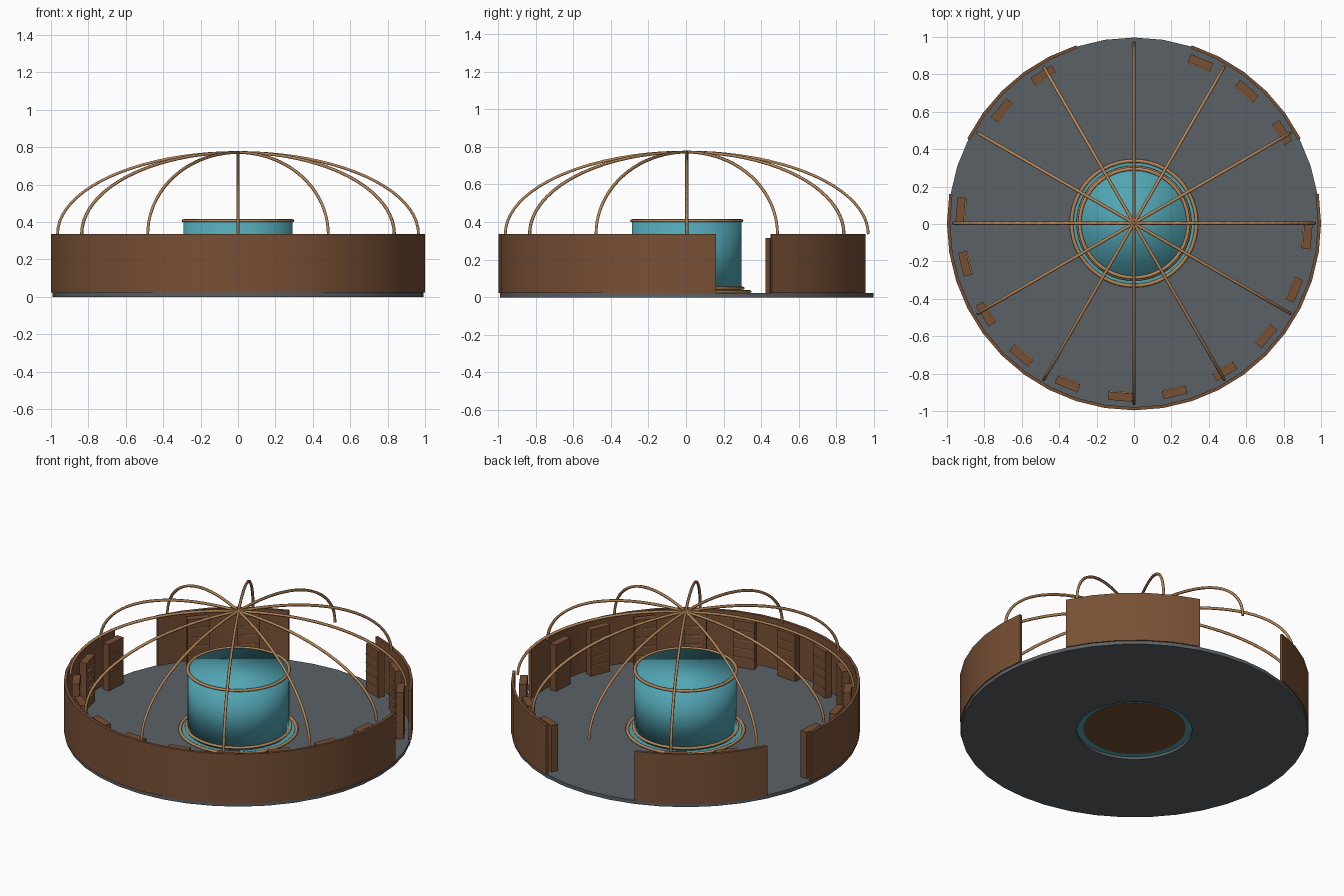
import bpy, bmesh, math
from mathutils import Matrix, Vector

cube = bpy.data.objects.get("Cube")
if cube:
    bpy.data.objects.remove(cube, do_unlink=True)

SHIFT = Vector((0, 0.004, 0))


def material(name, color):
    m = bpy.data.materials.new(name)
    m.use_nodes = True
    m.diffuse_color = (*color, 1)
    m.node_tree.nodes["Principled BSDF"].inputs["Base Color"].default_value = (*color, 1)
    return m


BROWN = material("brown wood", (0.19, 0.08, 0.036))
TAN = material("tan wood", (0.46, 0.24, 0.1))
TEAL = material("teal", (0.085, 0.38, 0.46))
GREY = material("slate grey", (0.105, 0.12, 0.135))


def finish(name, bm, mat, angle=None):
    bmesh.ops.recalc_face_normals(bm, faces=bm.faces)
    mesh = bpy.data.meshes.new(name)
    bm.to_mesh(mesh)
    bm.free()
    mesh.materials.append(mat)
    ob = bpy.data.objects.new(name, mesh)
    ob.location = SHIFT
    bpy.context.collection.objects.link(ob)
    if angle:
        bpy.ops.object.select_all(action='DESELECT')
        ob.select_set(True)
        bpy.context.view_layer.objects.active = ob
        bpy.ops.object.shade_smooth_by_angle(angle=math.radians(angle))
    return ob


def sweep(name, profile, mat, start=0, end=360, steps=40, angle=30):
    """Turn a closed (radius, z) profile about z, fully or as a capped arc."""
    bm = bmesh.new()
    full = end - start == 360
    loops = []
    for i in range(steps if full else steps + 1):
        a = math.radians(start + (end - start) * i / steps)
        loops.append([bm.verts.new((r * math.cos(a), r * math.sin(a), z))
                      for r, z in profile])
    n = len(profile)
    for i in range(steps):
        p, q = loops[i], loops[(i + 1) % len(loops)]
        for j in range(n):
            k = (j + 1) % n
            bm.faces.new((p[j], p[k], q[k], q[j]))
    if not full:
        bm.faces.new(loops[0])
        bm.faces.new(loops[-1])
    return finish(name, bm, mat, angle)


def band(r0, r1, z0, z1):
    return [(r0, z0), (r1, z0), (r1, z1), (r0, z1)]


def cylinder(name, radius, z0, z1, mat, angle):
    bm = bmesh.new()
    bmesh.ops.create_cone(bm, cap_ends=True, segments=48, radius1=radius,
                          radius2=radius, depth=z1 - z0,
                          matrix=Matrix.Translation((0, 0, (z0 + z1) / 2)))
    return finish(name, bm, mat, angle)


# Floor with a round opening under the tank
sweep("floor", band(0.33, 0.993, 0, 0.022), GREY)

# Wall sections, leaving the two side doorways and the back one open
for name, a, b in (("front_wall", -189, 9), ("back_left_wall", 27, 72),
                   ("back_right_wall", 108, 153)):
    sweep(name, band(0.983, 1.0, 0.022, 0.335), BROWN, a, b, (b - a) // 9)

# Central tank, its foot and trim rings
sweep("tank_foot", band(0.29, 0.332, 0.016, 0.03), TEAL, steps=48)
cylinder("tank", 0.292, 0.02, 0.408, TEAL, 180)
cylinder("tank_underside", 0.293, 0.014, 0.019, BROWN, 30)
for name, r, z in (("top_ring", 0.291, 0.407), ("lower_ring", 0.298, 0.048),
                   ("foot_ring", 0.334, 0.03)):
    sweep(name, [(r + 0.01 * math.cos(t), z + 0.008 * math.sin(t))
                 for t in (math.tau * i / 8 for i in range(8))],
          TAN, steps=48, angle=60)


# Shelf units standing along the wall, one in each bay
def box(bm, size, centre, turn):
    m = turn @ Matrix.Translation(centre) @ Matrix.Diagonal((*size, 1))
    bmesh.ops.create_cube(bm, size=1, matrix=m)


cabinets, boards = bmesh.new(), bmesh.new()
for i in range(20):
    a = 13.5 + 18 * i
    if i in (0, 4, 5, 8):
        continue
    turn = Matrix.Rotation(math.radians(a), 4, 'Z')
    box(cabinets, (0.044, 0.13, 0.293), (0.93, 0, 0.1685), turn)
    for k in range(4):
        box(boards, (0.05, 0.122, 0.005), (0.927, 0, 0.085 + 0.057 * k), turn)
for ob_name, bm, mat in (("cabinets", cabinets, BROWN), ("shelf_boards", boards, TAN)):
    finish(ob_name, bm, mat)

# Roof ribs: six elliptical arches crossing at the top
for i in range(6):
    a = math.radians(30 * i)
    curve = bpy.data.curves.new("roof_rib", 'CURVE')
    curve.dimensions = '3D'
    curve.bevel_depth = 0.0085
    curve.bevel_resolution = 1
    curve.use_fill_caps = True
    spline = curve.splines.new('POLY')
    spline.points.add(40)
    for j, p in enumerate(spline.points):
        t = math.pi * j / 40
        r = 0.965 * math.cos(t)
        p.co = (r * math.cos(a), r * math.sin(a), 0.335 + 0.437 * math.sin(t), 1)
    spline.use_smooth = True
    curve.materials.append(TAN)
    rib = bpy.data.objects.new("roof_rib", curve)
    rib.location = SHIFT
    bpy.context.collection.objects.link(rib)
